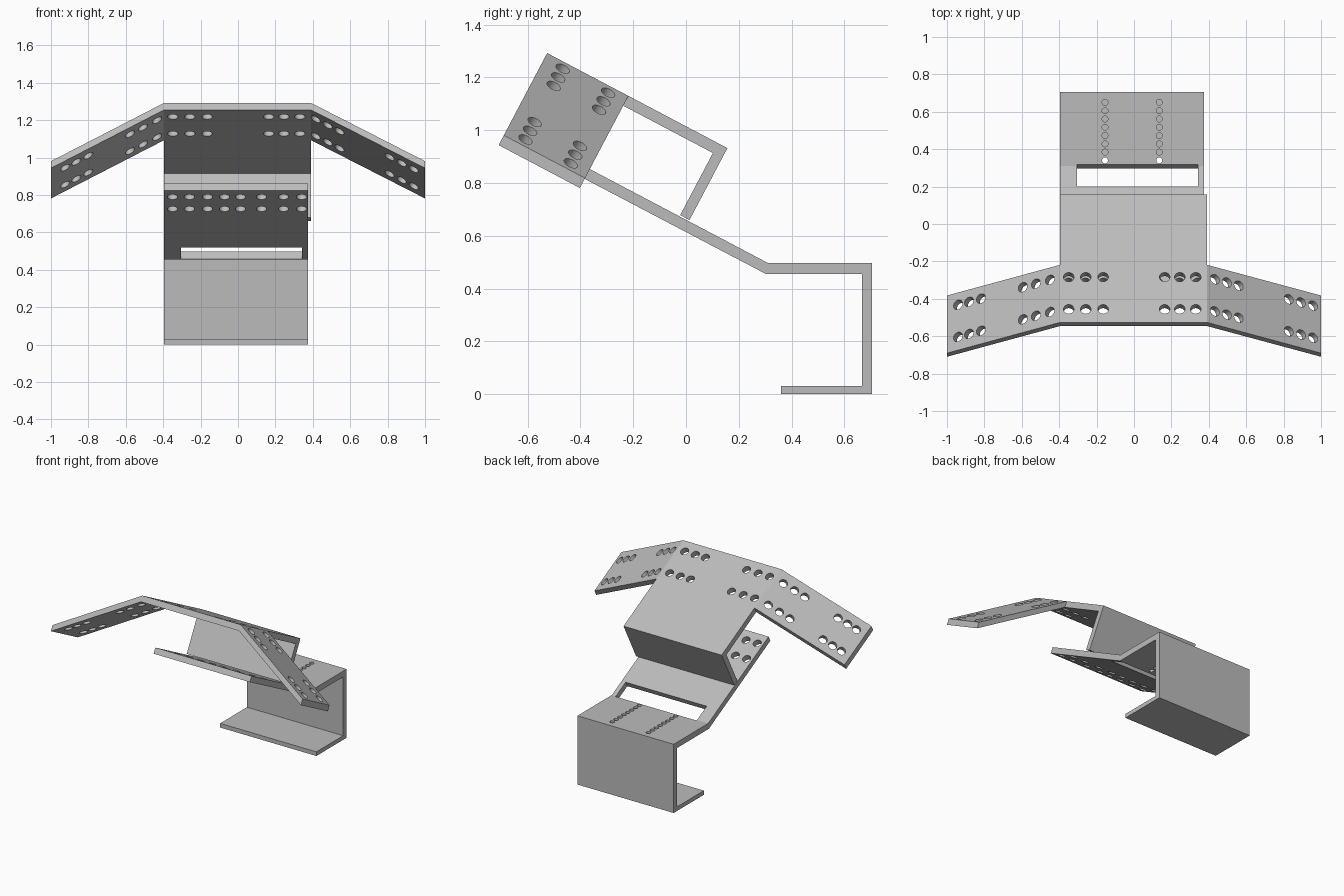
import bpy, bmesh, math
from mathutils import Matrix, Vector

if "Cube" in bpy.data.objects:
    bpy.data.objects.remove(bpy.data.objects["Cube"], do_unlink=True)

# Single painted-metal colour
GREY = (0.5, 0.5, 0.5, 1.0)
metal = bpy.data.materials.new("plain grey metal")
metal.use_nodes = True
metal.diffuse_color = GREY
metal.node_tree.nodes["Principled BSDF"].inputs["Base Color"].default_value = GREY

# Tilted directions: U runs down the slope to the back, N is its normal
TILT = math.radians(27.8)
U = Vector((0, math.cos(TILT), -math.sin(TILT)))
N = Vector((0, math.sin(TILT), math.cos(TILT)))
X = Vector((1, 0, 0))
Y = Vector((0, 1, 0))
Z = Vector((0, 0, 1))
T = 0.042              # sheet thickness
LEFT, RIGHT = -0.395, 0.39
FOLD = math.radians(30)
RADIUS = 0.028


def make_object(name, bm):
    bmesh.ops.recalc_face_normals(bm, faces=bm.faces[:])
    mesh = bpy.data.meshes.new(name)
    bm.to_mesh(mesh)
    bm.free()
    mesh.materials.append(metal)
    obj = bpy.data.objects.new(name, mesh)
    bpy.context.collection.objects.link(obj)
    return obj


def prism(name, points, origin, a, b, sweep):
    """Extrude a profile drawn along directions a and b."""
    bm = bmesh.new()
    face = bm.faces.new([bm.verts.new(origin + a * p + b * q) for p, q in points])
    out = bmesh.ops.extrude_face_region(bm, geom=[face])
    moved = [v for v in out["geom"] if isinstance(v, bmesh.types.BMVert)]
    bmesh.ops.translate(bm, verts=moved, vec=sweep)
    return make_object(name, bm)


def drills(name, holes):
    """One cutter holding a cylinder per (centre, axis, radius)."""
    bm = bmesh.new()
    for centre, axis, radius in holes:
        turn = Z.rotation_difference(axis).to_matrix().to_4x4()
        bmesh.ops.create_cone(bm, cap_ends=True, segments=24, radius1=radius,
                              radius2=radius, depth=0.13,
                              matrix=Matrix.Translation(centre) @ turn)
    return make_object(name, bm)


def combine(obj, other, operation):
    """Bake a boolean and discard the helper."""
    other.hide_render = True
    mod = obj.modifiers.new("shape", "BOOLEAN")
    mod.object, mod.operation, mod.solver = other, operation, "EXACT"
    graph = bpy.context.evaluated_depsgraph_get()
    baked = bpy.data.meshes.new_from_object(obj.evaluated_get(graph))
    obj.modifiers.clear()
    obj.data = baked
    bpy.data.objects.remove(other, do_unlink=True)


def finish(obj):
    bpy.ops.object.select_all(action="DESELECT")
    obj.select_set(True)
    bpy.context.view_layer.objects.active = obj
    bpy.ops.object.shade_smooth_by_angle(angle=math.radians(22))


# Lower strap: foot, back wall, shelf and sloping arm in one bent strip
bend = Vector((0, 0.31, 0.497))
tip = bend - U * 0.78
under = tip - N * T
strap = prism("lower_strap", [
    (0.36, 0), (0.705, 0), (0.705, bend.z), (bend.y, bend.z),
    (tip.y, tip.z), (under.y, under.z), (0.303, 0.455),
    (0.666, 0.455), (0.666, 0.03), (0.36, 0.03)],
    X * LEFT, Y, Z, X * 0.77)

# Slot beside the bend
slot = prism("slot_cutter", [(-0.125, -0.08), (0.007, -0.08),
                             (0.007, 0.05), (-0.125, 0.05)],
             bend - X * 0.305, U, N, X * 0.648)
combine(strap, slot, "DIFFERENCE")

# Holes in the strap: two rows at the arm tip, two columns on the shelf
ARM_X = (-0.35, -0.26, -0.163, -0.072, 0.013, 0.126, 0.243, 0.34)
holes = [(tip + X * x + U * u - N * T / 2, N, RADIUS)
         for x in ARM_X for u in (0.075, 0.213)]
holes += [(Vector((x, 0.65 - 0.0443 * i, 0.476)), Z, 0.016)
          for x in (-0.155, 0.135) for i in range(8)]
combine(strap, drills("strap_drills", holes), "DIFFERENCE")
finish(strap)

# Upper bracket: winged crossbar joined to a hooked rear plate
top = Vector((0, -0.526, 1.292))
WIDTH, LENGTH = 0.348, 0.772
drop = (1 - RIGHT) * math.tan(FOLD)
ridge = [(-1, -drop), (LEFT, 0), (RIGHT, 0), (1, -drop)]
bracket = prism("winged_bracket",
                ridge + [(x, n - T) for x, n in reversed(ridge)],
                top, X, N, U * WIDTH)
hook = prism("rear_hook", [
    (WIDTH - 0.05, 0), (LENGTH, 0), (LENGTH, -0.308), (LENGTH - 0.04, -0.308),
    (LENGTH - 0.04, -T), (WIDTH - 0.05, -T)],
    top + X * LEFT, U, N, X * (RIGHT - LEFT))
combine(bracket, hook, "UNION")

# Holes in the bracket, square to the panel they pass through
BRACKET_X = (-0.941, -0.882, -0.818, -0.594, -0.524, -0.449,
             -0.349, -0.258, -0.165, 0.164, 0.245, 0.33,
             0.433, 0.497, 0.56, 0.828, 0.893, 0.957)
holes = []
for x in BRACKET_X:
    axis, n = N, 0
    if x < LEFT or x > RIGHT:
        side = math.copysign(1, x)
        axis = N * math.cos(FOLD) + X * side * math.sin(FOLD)
        n = -(abs(x) - RIGHT) * math.tan(FOLD)
    for u in (0.08, 0.274):
        holes.append((top + X * x + U * u + N * n - axis * T / 2, axis, RADIUS))
combine(bracket, drills("bracket_drills", holes), "DIFFERENCE")
finish(bracket)
